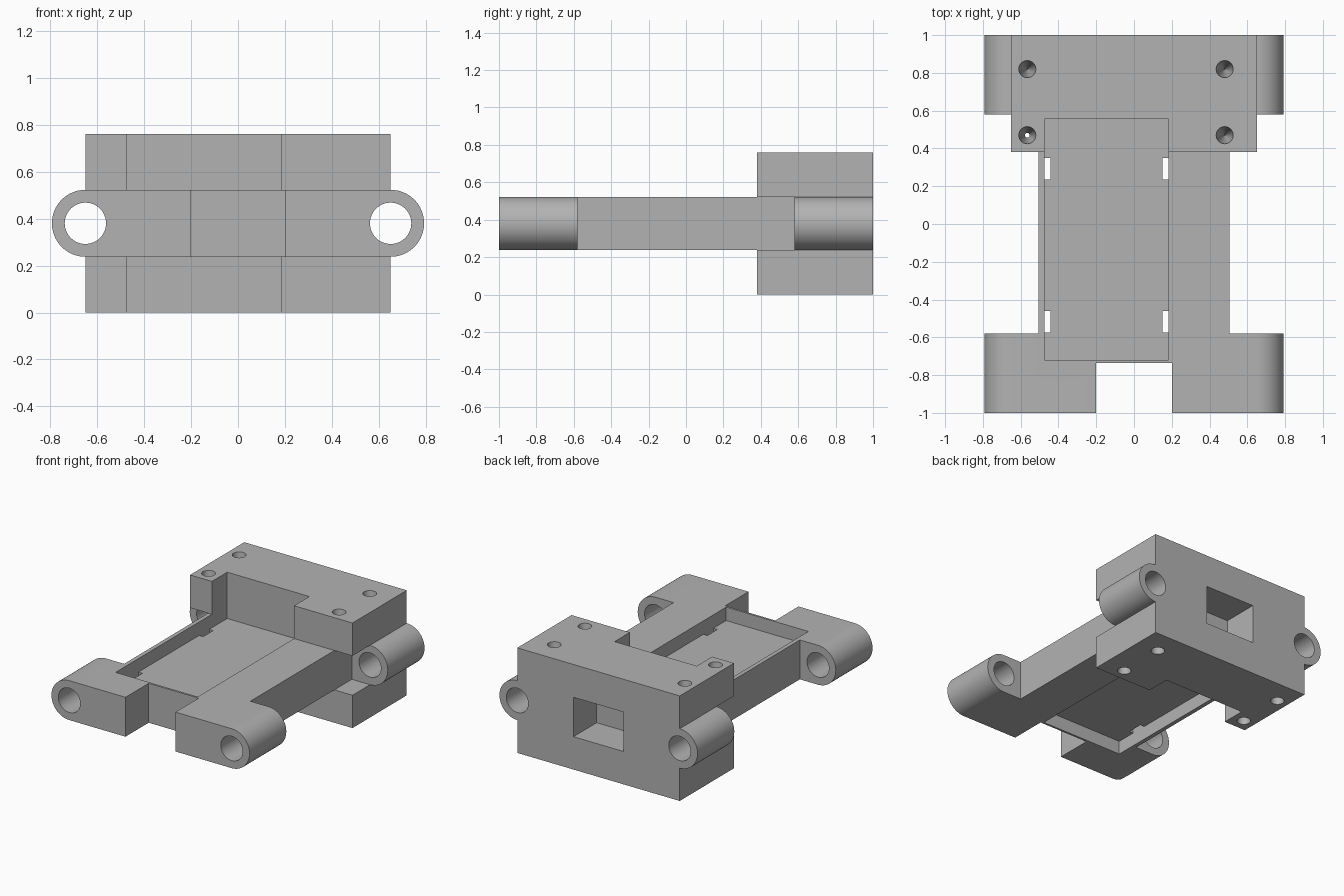
import bpy, bmesh
from math import cos, sin, pi, radians
from mathutils import Matrix

if "Cube" in bpy.data.objects:
    bpy.data.objects.remove(bpy.data.objects["Cube"])

MID, HALF = 0.38, 0.1425            # centre height and half thickness of the frame
LOW, HIGH, TOP = MID - HALF, MID + HALF, 2 * MID
PIVOT = 0.65                        # sideways position of the hinge bores

grey = bpy.data.materials.new("plain grey")
grey.use_nodes = True
grey.diffuse_color = (0.45, 0.45, 0.45, 1)
grey.node_tree.nodes["Principled BSDF"].inputs["Base Color"].default_value = (0.45, 0.45, 0.45, 1)


def finish(name, bm):
    bmesh.ops.recalc_face_normals(bm, faces=bm.faces)
    mesh = bpy.data.meshes.new(name)
    bm.to_mesh(mesh)
    bm.free()
    mesh.materials.append(grey)
    obj = bpy.data.objects.new(name, mesh)
    bpy.context.collection.objects.link(obj)
    return obj


def box(name, x, y, z):
    bm = bmesh.new()
    bmesh.ops.create_cube(bm, size=1)
    for v in bm.verts:
        v.co = [r[0] if c < 0 else r[1] for c, r in zip(v.co, (x, y, z))]
    return finish(name, bm)


def hinge_bar(name, y0, y1):
    """Bar with a rounded barrel at both ends."""
    bm = bmesh.new()
    n = 32
    ring = []
    for side in (1, -1):
        for i in range(n + 1):
            a = -pi / 2 + pi * i / n
            ring.append(bm.verts.new((side * (PIVOT + HALF * cos(a)), y0, MID + side * HALF * sin(a))))
    face = bm.faces.new(ring)
    out = bmesh.ops.extrude_face_region(bm, geom=[face])
    verts = [g for g in out["geom"] if isinstance(g, bmesh.types.BMVert)]
    bmesh.ops.translate(bm, verts=verts, vec=(0, y1 - y0, 0))
    return finish(name, bm)


def cone(name, r1, r2, depth, matrix):
    bm = bmesh.new()
    bmesh.ops.create_cone(bm, cap_ends=True, segments=48, radius1=r1, radius2=r2,
                          depth=depth, matrix=matrix)
    return finish(name, bm)


def combine(target, other, operation):
    mod = target.modifiers.new(operation.lower(), 'BOOLEAN')
    mod.operation, mod.solver, mod.object = operation, 'EXACT', other
    bpy.context.view_layer.objects.active = target
    bpy.ops.object.modifier_apply(modifier=mod.name)
    bpy.data.objects.remove(other)


# Solid parts: flat frame, hinge bars, thick rear block halves
bracket = box("hinged_bracket", (-0.505, 0.505), (-0.8, 0.8), (LOW, HIGH))
for part in (hinge_bar("front_hinge_bar", -1, -0.58),
             hinge_bar("rear_hinge_bar", 0.58, 1),
             box("rear_block_upper", (-PIVOT, PIVOT), (0.38, 1), (HIGH, TOP)),
             box("rear_block_lower", (-PIVOT, PIVOT), (0.38, 1), (0, LOW))):
    combine(bracket, part, 'UNION')

# Front notch and rear window
cutters = [box("notch_cutter", (-0.2, 0.2), (-1.1, -0.735), (LOW - 0.1, HIGH + 0.1)),
           box("window_cutter", (-0.2, 0.2), (0.735, 1.1), (LOW, HIGH))]

# Pockets above and below a thin web
web = 0.045
px0, px1 = -0.475, 0.183
for z in ((MID + web, TOP + 0.1), (-0.1, MID - web)):
    cutters.append(box("pocket_cutter", (px0, px1), (-0.72, 0.555), z))

# Strap slots through the web
for y in ((0.235, 0.35), (-0.575, -0.46)):
    for x in ((px0, px0 + 0.032), (px1 - 0.032, px1)):
        cutters.append(box("slot_cutter", x, y, (MID - 0.08, MID + 0.08)))

# Hinge bores
for side in (-1, 1):
    cutters.append(cone("bore_cutter", 0.088, 0.088, 2.4,
                        Matrix.Translation((side * PIVOT, 0, MID)) @ Matrix.Rotation(radians(90), 4, 'X')))

# Tapered screw holes in both faces of the rear block
depth = 0.33
for x in (-0.565, 0.48):
    for y in (0.47, 0.82):
        cutters.append(cone("screw_cutter", 0.001, 0.046, depth,
                            Matrix.Translation((x, y, TOP + 0.005 - depth / 2))))
        cutters.append(cone("screw_cutter", 0.046, 0.001, depth,
                            Matrix.Translation((x, y, depth / 2 - 0.005))))

for cutter in cutters:
    cutter.hide_render = True
    combine(bracket, cutter, 'DIFFERENCE')

# Smooth barrels, sharp edges
bpy.ops.object.select_all(action='DESELECT')
bracket.select_set(True)
bpy.context.view_layer.objects.active = bracket
bpy.ops.object.shade_smooth_by_angle(angle=radians(30))
